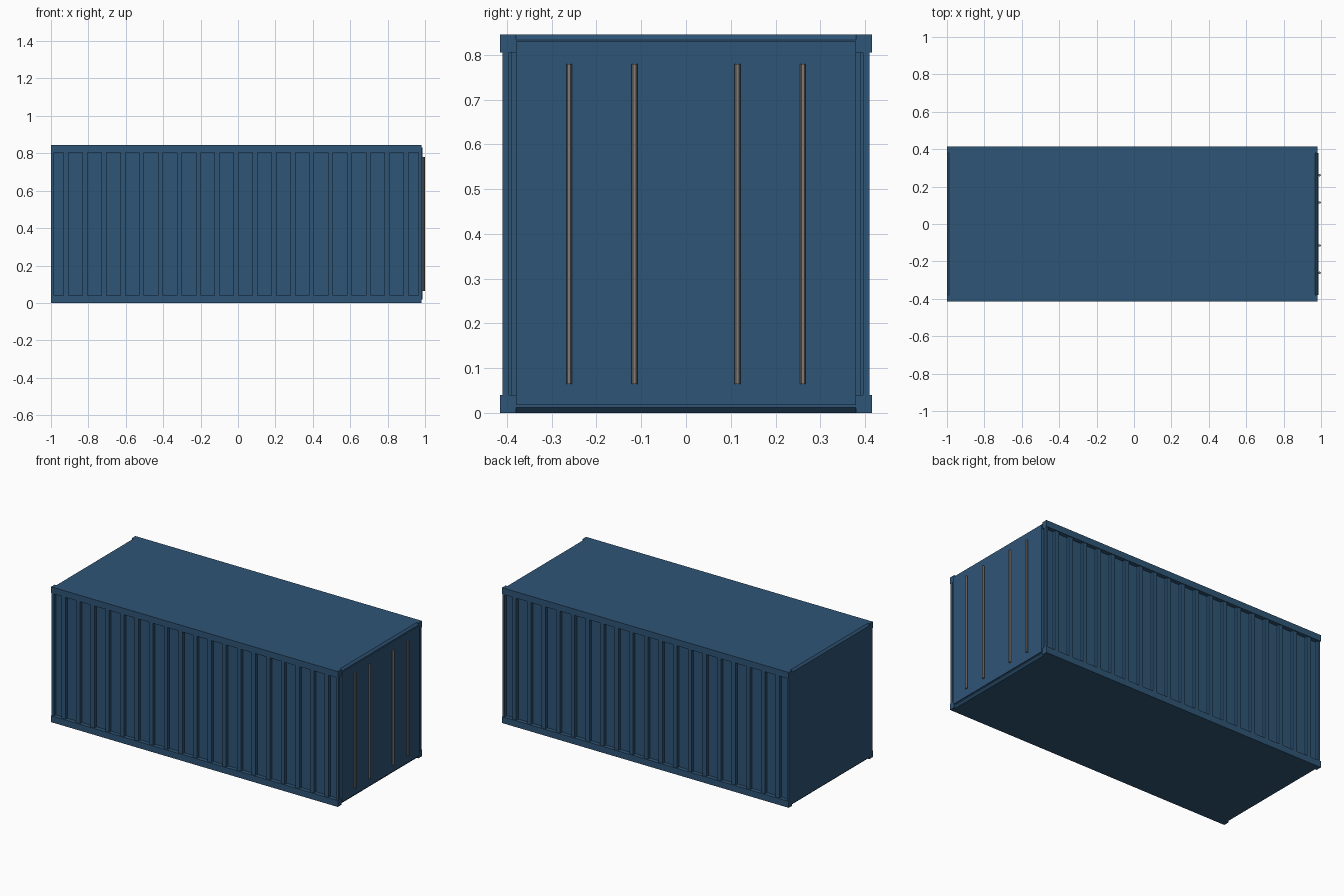
import bpy
import bmesh
from mathutils import Matrix, Vector

if "Cube" in bpy.data.objects:
    bpy.data.objects.remove(bpy.data.objects["Cube"], do_unlink=True)


def make_material(name, rgb):
    mat = bpy.data.materials.new(name)
    mat.use_nodes = True
    mat.diffuse_color = (*rgb, 1)
    mat.node_tree.nodes["Principled BSDF"].inputs["Base Color"].default_value = (*rgb, 1)
    return mat


BLUE = make_material("container_blue", (0.028, 0.09, 0.18))
STEEL = make_material("bar_grey", (0.21, 0.195, 0.185))

BACK, FRONT = -1.0, 0.98      # plain end and door end along x
TOP, RAIL = 0.845, 0.04       # total height and rail height


def finish(name, bm, mat):
    bmesh.ops.recalc_face_normals(bm, faces=bm.faces)
    mesh = bpy.data.meshes.new(name)
    bm.to_mesh(mesh)
    bm.free()
    mesh.materials.append(mat)
    obj = bpy.data.objects.new(name, mesh)
    bpy.context.collection.objects.link(obj)
    return obj


def add_box(bm, x, y, z):
    lo, hi = Vector((x[0], y[0], z[0])), Vector((x[1], y[1], z[1]))
    size = Matrix.Diagonal((*(hi - lo), 1))
    bmesh.ops.create_cube(bm, size=1, matrix=Matrix.Translation((lo + hi) / 2) @ size)


def boxes(name, spans, mat=BLUE, mirrored=True):
    bm = bmesh.new()
    for x, y, z in spans:
        add_box(bm, x, y, z)
    obj = finish(name, bm, mat)
    if mirrored:
        mod = obj.modifiers.new("mirror_sides", "MIRROR")
        mod.use_axis = (False, True, False)
    return obj


# Central hull, with chamfered header and sill at both ends
c = 0.012
profile = [(BACK + c, 0), (FRONT - c, 0), (FRONT, c), (FRONT, TOP - c),
           (FRONT - c, TOP), (BACK + c, TOP), (BACK, TOP - c), (BACK, c)]
bm = bmesh.new()
face = bm.faces.new([bm.verts.new((x, -0.38, z)) for x, z in profile])
side = bmesh.ops.extrude_face_region(bm, geom=[face])["geom"]
bmesh.ops.translate(bm, vec=(0, 0.76, 0),
                    verts=[v for v in side if isinstance(v, bmesh.types.BMVert)])
finish("hull", bm, BLUE)

# Long rails along the top and bottom edges
boxes("bottom_rails", [((BACK, FRONT), (0.38, 0.415), (0, RAIL))])
boxes("top_rails", [((BACK, FRONT), (0.38, 0.415), (TOP - RAIL, TOP))])

# Recessed side walls and the upright ribs standing out from them
height = (RAIL, TOP - RAIL)
boxes("side_walls", [((BACK, FRONT - 0.01), (0.38, 0.39), height)])
ribs = []
for i in range(19):
    x = -0.919 + i * 0.101
    ribs.append(((x - 0.0135, x + 0.0135), (0.39, 0.41), height))
boxes("side_ribs", ribs)

# Corner posts
boxes("corner_posts", [((BACK, BACK + 0.015), (0.39, 0.41), height),
                       ((FRONT - 0.015, FRONT), (0.395, 0.41), height)])

# Door panel
boxes("door_panel", [((FRONT - 0.01, FRONT + 0.006), (-0.38, 0.38), (0.018, 0.83))],
      mirrored=False)

# Upright locking bars on the door
bm = bmesh.new()
for y in (-0.261, -0.115, 0.115, 0.261):
    bmesh.ops.create_cone(bm, cap_ends=True, segments=12, radius1=0.0065, radius2=0.0065,
                          depth=0.715, matrix=Matrix.Translation((0.9925, y, 0.4225)))
bars = finish("locking_bars", bm, STEEL)
bpy.context.view_layer.objects.active = bars
bars.select_set(True)
bpy.ops.object.shade_smooth_by_angle()
